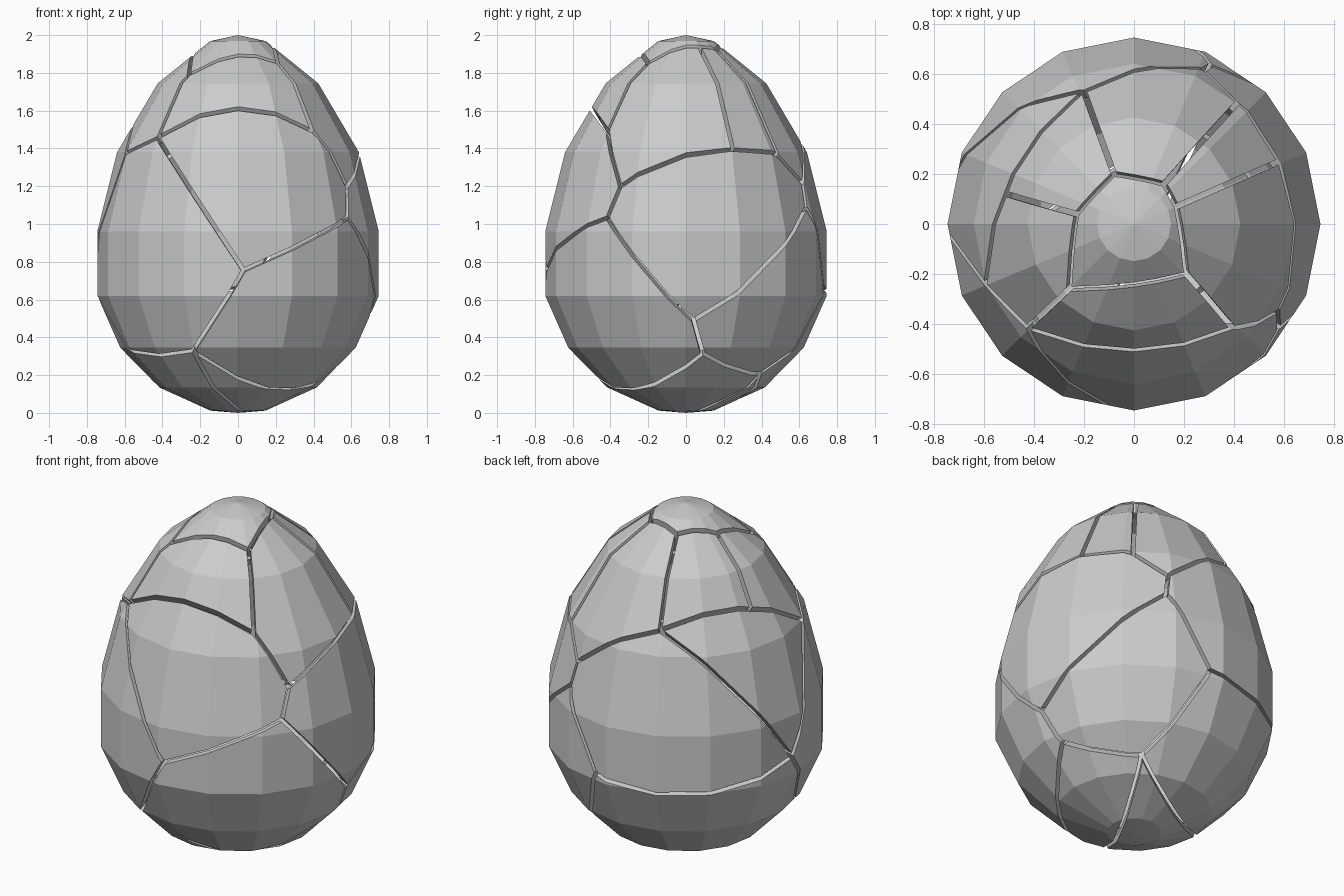
import bpy, bmesh
from math import sin, cos, pi
from mathutils import Vector

if "Cube" in bpy.data.objects:
    bpy.data.objects.remove(bpy.data.objects["Cube"])

SEGMENTS = 16
THICKNESS = 0.05
GAP = 0.022
CENTRE = Vector((0, 0, 0.85))
scene = bpy.context.scene


def add_object(name, bm):
    bmesh.ops.recalc_face_normals(bm, faces=bm.faces[:])
    mesh = bpy.data.meshes.new(name)
    bm.to_mesh(mesh)
    bm.free()
    obj = bpy.data.objects.new(name, mesh)
    scene.collection.objects.link(obj)
    return obj


# Egg profile: radius, height of each ring between the two poles
PROFILE = [(0.146, 0.012), (0.417, 0.135), (0.623, 0.345), (0.745, 0.62),
           (0.745, 0.96), (0.64, 1.38), (0.425, 1.745), (0.148, 1.968)]
bm = bmesh.new()
rings = [[bm.verts.new((r * cos(2 * pi * i / SEGMENTS), r * sin(2 * pi * i / SEGMENTS), z))
          for i in range(SEGMENTS)] for r, z in PROFILE]
bottom, top = bm.verts.new((0, 0, 0)), bm.verts.new((0, 0, 2))
for i in range(SEGMENTS):
    j = (i + 1) % SEGMENTS
    bm.faces.new((bottom, rings[0][j], rings[0][i]))
    bm.faces.new((top, rings[-1][i], rings[-1][j]))
    for a, b in zip(rings, rings[1:]):
        bm.faces.new((a[i], a[j], b[j], b[i]))
egg = add_object("egg_shell", bm)

# Hollow shell
solid = egg.modifiers.new("wall", 'SOLIDIFY')
solid.thickness = THICKNESS
solid.offset = -1

# Crack junctions on the surface
P = {
    'a': (.17, .07, 1.94), 'b': (.12, .16, 1.92), 'c': (-.08, .20, 1.91),
    'd': (-.23, .04, 1.90), 'e': (-.26, -.26, 1.79), 'f': (.21, -.20, 1.85),
    'A': (.03, -.74, .755), 'B': (-.24, -.56, .325), 'D': (.57, -.41, 1.03),
    'E': (-.59, -.24, 1.37), 'F': (-.60, -.17, .335), 'G': (-.42, -.41, 1.45),
    'H': (.39, -.41, 1.485), 'J': (.58, -.35, 1.2), 'K': (.58, .25, 1.395),
    'L': (.69, .04, .485), 'M': (.31, .64, 1.09), 'N': (.58, .09, .31),
    'P': (.28, .40, .20), 'Q': (.08, .735, .66), 'R': (.28, .62, 1.22),
    'S': (-.735, .06, .72), 'U': (.41, .48, 1.36), 'W': (-.20, .53, 1.50),
    'X': (-.51, .12, 1.55),
}
# Each word is a path of cracks through the junctions
CRACKS = "abcdefa aKURWc bU dXW XEGe fHGAB ADJH JK RMLD MQSW SE LNPQ NBFS FPB"

# One thin radial blade per crack
bm = bmesh.new()
for path in CRACKS.split():
    for s, t in zip(path, path[1:]):
        p, q = Vector(P[s]) - CENTRE, Vector(P[t]) - CENTRE
        side = p.cross(q).normalized() * GAP / 2
        ext = (q - p).normalized() * 0.006
        quad = [(p - ext) * .4, (q + ext) * .4, (q + ext) * 1.8, (p - ext) * 1.8]
        lo = [bm.verts.new(CENTRE + v - side) for v in quad]
        hi = [bm.verts.new(CENTRE + v + side) for v in quad]
        bm.faces.new(lo[::-1])
        bm.faces.new(hi)
        for i in range(4):
            j = (i + 1) % 4
            bm.faces.new((lo[i], lo[j], hi[j], hi[i]))
blades = add_object("crack_blades", bm)
blades.hide_render = True

# Cut the cracks
cut = egg.modifiers.new("cracks", 'BOOLEAN')
cut.operation = 'DIFFERENCE'
cut.solver = 'EXACT'
cut.use_self = True
cut.object = blades
bpy.context.view_layer.update()
mesh = bpy.data.meshes.new_from_object(
    egg.evaluated_get(bpy.context.evaluated_depsgraph_get()))
egg.modifiers.clear()
egg.data = mesh
bpy.data.objects.remove(blades)

# Split into separate shards
bpy.ops.object.select_all(action='DESELECT')
egg.select_set(True)
bpy.context.view_layer.objects.active = egg
bpy.ops.object.mode_set(mode='EDIT')
bpy.ops.mesh.select_all(action='SELECT')
bpy.ops.mesh.separate(type='LOOSE')
bpy.ops.object.mode_set(mode='OBJECT')
for n, obj in enumerate([o for o in scene.objects if o.type == 'MESH']):
    obj.name = f"shell_shard_{n + 1}"
